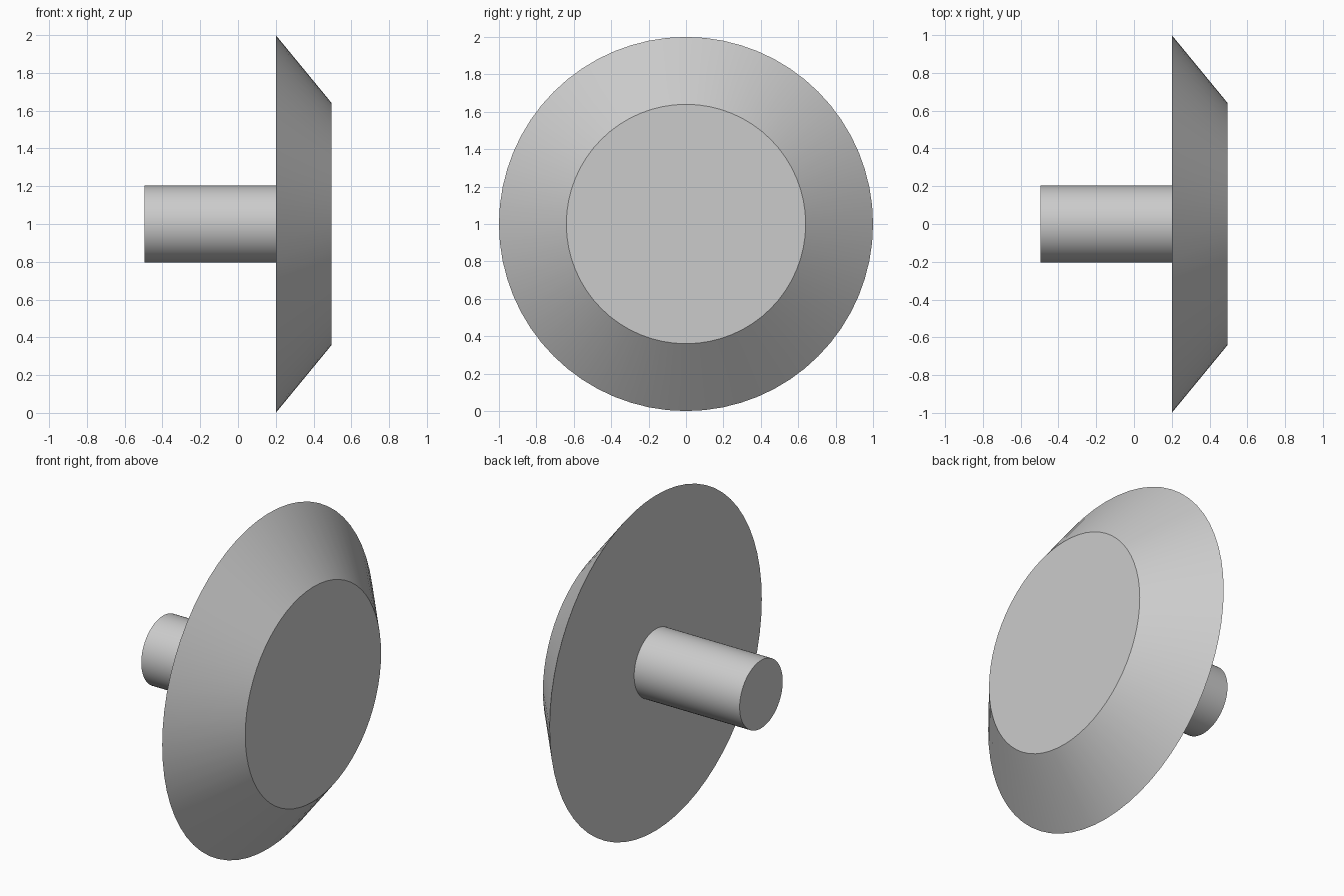
import bpy
import math

cube = bpy.data.objects.get("Cube")
if cube:
    bpy.data.objects.remove(cube, do_unlink=True)

SEGMENTS = 64
AXIS_HEIGHT = 1.0

grey = bpy.data.materials.new("plain_grey")
grey.use_nodes = True
colour = (0.6, 0.6, 0.6, 1)
grey.diffuse_color = colour
grey.node_tree.nodes["Principled BSDF"].inputs["Base Color"].default_value = colour


def turned_part(name, x_start, x_end, r_start, r_end):
    """Capped cone or cylinder lying along the x axis."""
    bpy.ops.mesh.primitive_cone_add(
        vertices=SEGMENTS, radius1=r_start, radius2=r_end,
        depth=x_end - x_start,
        location=((x_start + x_end) / 2, 0, AXIS_HEIGHT),
        rotation=(0, math.pi / 2, 0))
    part = bpy.context.object
    part.name = name
    part.data.materials.append(grey)
    bpy.ops.object.transform_apply(location=False, rotation=True, scale=True)
    bpy.ops.object.shade_smooth_by_angle(angle=math.radians(30))
    return part


# Round stem behind the head
turned_part("stem", -0.496, 0.2, 0.203, 0.203)

# Bevelled disc head, wide at the back and narrow at the face
turned_part("bevelled_head", 0.2, 0.496, 1.0, 0.64)
